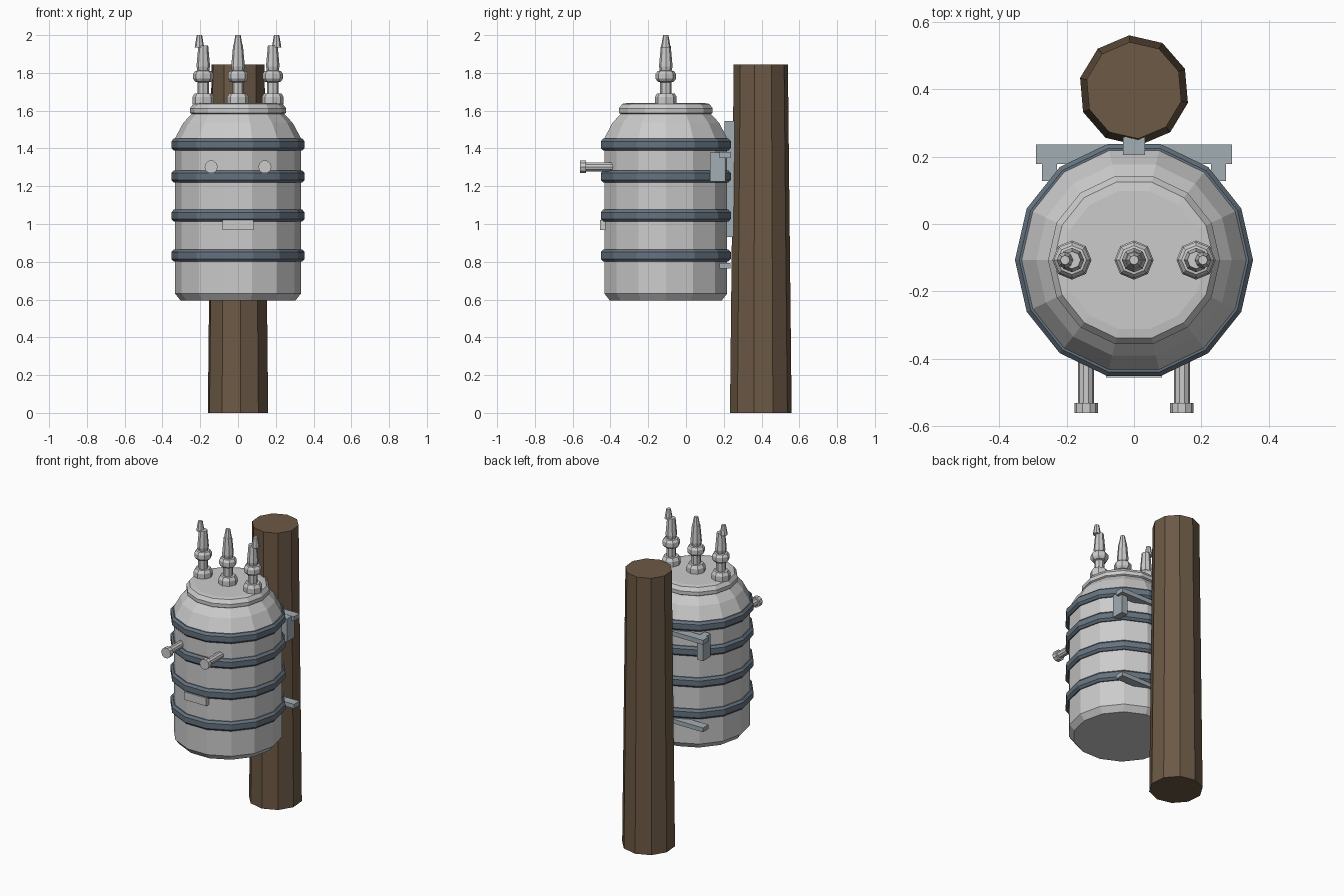
import bpy, bmesh, math
from mathutils import Matrix, Vector

if "Cube" in bpy.data.objects:
    bpy.data.objects.remove(bpy.data.objects["Cube"])

TANK_Y = -0.107


def material(name, rgb):
    m = bpy.data.materials.new(name)
    m.diffuse_color = (*rgb, 1)
    m.use_nodes = True
    m.node_tree.nodes["Principled BSDF"].inputs["Base Color"].default_value = m.diffuse_color
    return m


wood = material("wood", (0.15, 0.10, 0.06))
steel_blue = material("band_steel", (0.13, 0.17, 0.21))
pale_steel = material("bracket_steel", (0.36, 0.42, 0.45))


def finish(name, bm, mat=None):
    bmesh.ops.recalc_face_normals(bm, faces=bm.faces)
    me = bpy.data.meshes.new(name)
    bm.to_mesh(me)
    bm.free()
    ob = bpy.data.objects.new(name, me)
    bpy.context.collection.objects.link(ob)
    if mat:
        me.materials.append(mat)
    return ob


def lathe(name, profile, sides, loc=(0, 0, 0), rot=None, start=0, mat=None, closed=False):
    """Turn (radius, height) points around z; ends are capped unless the profile is closed."""
    bm = bmesh.new()
    rings = []
    for r, z in profile:
        angles = [start + 2 * math.pi * i / sides for i in range(sides)]
        rings.append([bm.verts.new((r * math.cos(a), r * math.sin(a), z)) for a in angles])
    pairs = list(zip(rings, rings[1:]))
    if closed:
        pairs.append((rings[-1], rings[0]))
    else:
        bm.faces.new(rings[0])
        bm.faces.new(rings[-1])
    for a, b in pairs:
        for i in range(sides):
            j = (i + 1) % sides
            bm.faces.new((a[i], a[j], b[j], b[i]))
    m = Matrix.Translation(loc) @ (rot or Matrix())
    bmesh.ops.transform(bm, matrix=m, verts=bm.verts)
    return finish(name, bm, mat)


def box(name, lo, hi, mat=None):
    bm = bmesh.new()
    bmesh.ops.create_cube(bm, size=1)
    lo, hi = Vector(lo), Vector(hi)
    m = Matrix.Translation((lo + hi) / 2) @ Matrix.Diagonal((*(hi - lo), 1))
    bmesh.ops.transform(bm, matrix=m, verts=bm.verts)
    return finish(name, bm, mat)


# Wooden pole
lathe("pole", [(0.164, 0), (0.144, 1.845)], 10, (0, 0.396, 0),
      start=math.radians(95), mat=wood)

# Tank with rounded shoulder, and its lid
lathe("tank", [(0.303, 0.594), (0.333, 0.631), (0.333, 1.455), (0.29, 1.535),
               (0.24, 1.588)], 14, (0, TANK_Y, 0))
lathe("lid", [(0.24, 1.58), (0.255, 1.588), (0.255, 1.612), (0.237, 1.636),
              (0.21, 1.64)], 14, (0, TANK_Y, 0))

# Reinforcing bands
for n, z in enumerate((0.833, 1.044, 1.252, 1.42)):
    lathe(f"band_{n + 1}", [(0.325, -0.032), (0.34, -0.032), (0.353, -0.018), (0.353, 0.018),
                            (0.34, 0.032), (0.325, 0.032)], 14, (0, TANK_Y, z),
          mat=steel_blue, closed=True)

# Bushings on the lid, outer two with terminals shifted outward
bushing = [(0.058, 1.635), (0.058, 1.672), (0.046, 1.692), (0.03, 1.692), (0.03, 1.75),
           (0.043, 1.754), (0.054, 1.769), (0.054, 1.795), (0.043, 1.81), (0.031, 1.812),
           (0.036, 1.835), (0.026, 1.945)]
for n, x in enumerate((-0.184, 0, 0.184)):
    lathe(f"bushing_{n + 1}", bushing, 8, (x, TANK_Y, 0))
    lathe(f"terminal_{n + 1}", [(0.025, 1.935), (0.022, 1.955), (0.014, 2.0)], 8,
          (x * 1.11, TANK_Y, 0))

# Front connector studs
forward = Matrix.Rotation(math.pi / 2, 4, 'X')
for side, x in (("left", -0.142), ("right", 0.142)):
    lathe(f"stud_{side}", [(0.024, 0.36), (0.024, 0.53), (0.035, 0.53), (0.035, 0.56)], 10,
          (x, 0, 1.302), forward)

# Front plate
box("front_plate", (-0.083, -0.455, 0.967), (0.083, -0.42, 1.02))

# Rear mount, cross bars and hanging tabs
box("mount_spine", (-0.033, 0.205, 0.93), (0.033, 0.258, 1.545), pale_steel)
for name, z0, z1 in (("upper", 1.35, 1.38), ("lower", 0.764, 0.793)):
    box(f"{name}_cross_bar", (-0.291, 0.178, z0), (0.291, 0.236, z1), pale_steel)
for side, s in (("left", -1), ("right", 1)):
    x0, x1 = sorted((s * 0.228, s * 0.273))
    box(f"tab_{side}", (x0, 0.128, 1.225), (x1, 0.21, 1.379), pale_steel)
